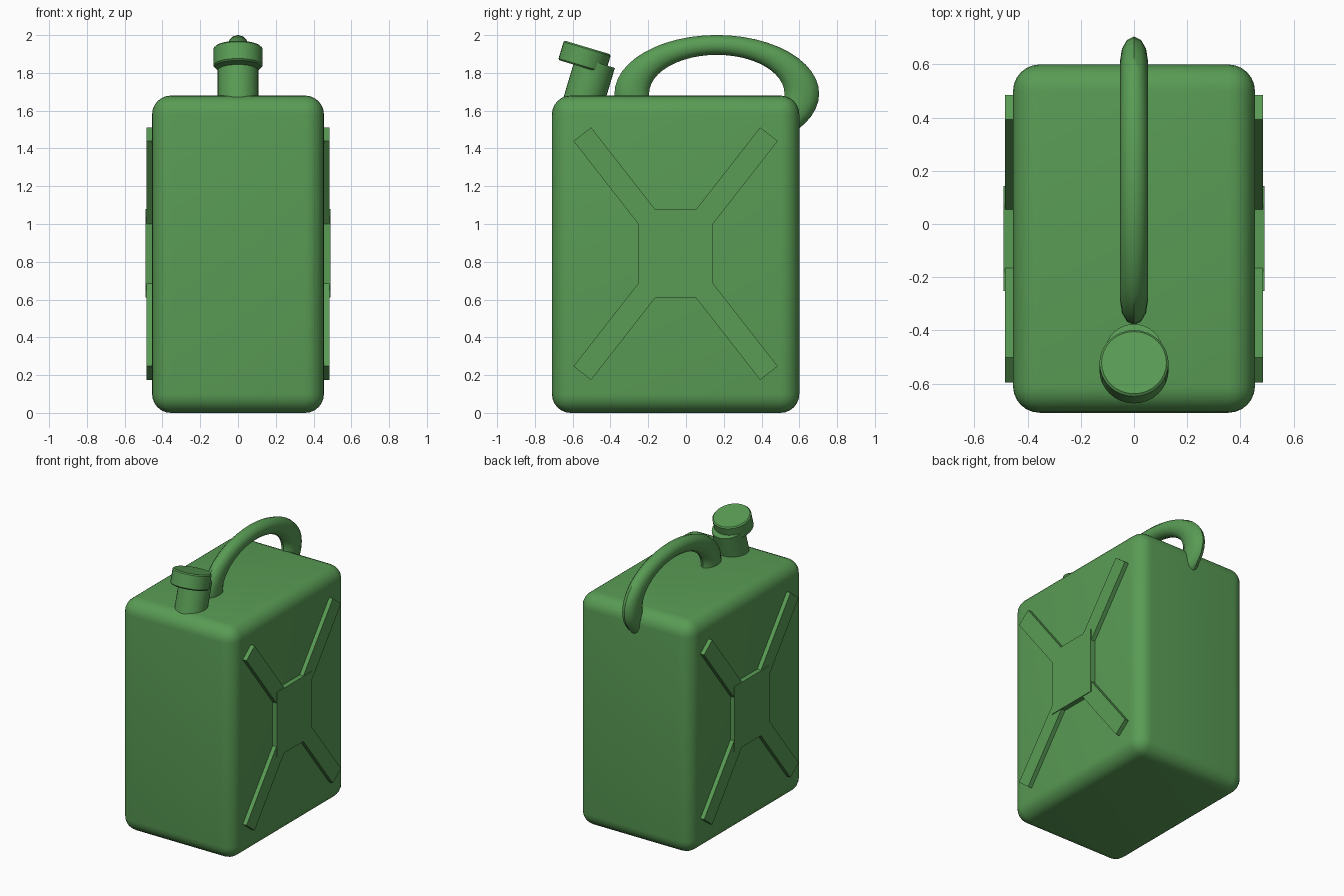
import bpy, math
from mathutils import Matrix, Vector

if "Cube" in bpy.data.objects:
    bpy.data.objects.remove(bpy.data.objects["Cube"])

green = bpy.data.materials.new("green_paint")
green.diffuse_color = (0.1, 0.33, 0.09, 1)
green.use_nodes = True
green.node_tree.nodes["Principled BSDF"].inputs["Base Color"].default_value = green.diffuse_color


def finish(name, matrix, bevel=0.0, segments=1):
    """Name the active object, bake its transform, bevel and shade it."""
    ob = bpy.context.object
    ob.name = name
    ob.data.transform(matrix)
    ob.data.materials.append(green)
    if bevel:
        mod = ob.modifiers.new("bevel", 'BEVEL')
        mod.width, mod.segments = bevel, segments
        mod.limit_method = 'ANGLE'
        bpy.ops.object.modifier_apply(modifier=mod.name)
    bpy.ops.object.shade_smooth_by_angle(angle=math.radians(40))
    return ob


def box(name, centre, size, tilt=0.0, bevel=0.0, segments=1):
    bpy.ops.mesh.primitive_cube_add(size=1)
    m = Matrix.Translation(centre) @ Matrix.Rotation(tilt, 4, 'X') @ Matrix.Diagonal((*size, 1))
    return finish(name, m, bevel, segments)


def tilted_cylinder(name, centre, radius, depth, bevel=0.0):
    bpy.ops.mesh.primitive_cylinder_add(vertices=32, radius=radius, depth=depth)
    m = Matrix.Translation(centre) @ Matrix.Rotation(-0.29, 4, 'X')
    return finish(name, m, bevel)


# Rounded can body
box("can_body", (0, -0.055, 0.84), (0.91, 1.31, 1.68), bevel=0.1, segments=6)

# Raised cross and centre plate on both sides
for side, label in ((1, "right"), (-1, "left")):
    for i, tilt in enumerate((52, -52)):
        box(f"{label}_rib_{i + 1}", (side * 0.455, -0.055, 0.843), (0.06, 1.605, 0.118), math.radians(tilt))
    box(f"{label}_centre_plate", (side * 0.455, -0.055, 0.845), (0.07, 0.395, 0.47))

# Stretched ring handle, sunk into the top and back
bpy.ops.mesh.primitive_torus_add(major_radius=0.258, minor_radius=0.0525,
                                 major_segments=48, minor_segments=12)
upright = Matrix(((0, 0, 1, 0), (1, 0, 0, 0), (0, 1, 0, 0), (0, 0, 0, 1)))
finish("handle", Matrix.Translation((0, 0.163, 1.69)) @ Matrix.Diagonal((1, 1.745, 1, 1)) @ upright)

# Leaning spout with its offset cap
axis = Vector((0, math.sin(0.29), math.cos(0.29)))
neck_top = Vector((0, -0.48, 1.857))
tilted_cylinder("spout_neck", neck_top - axis * 0.13, 0.108, 0.26)
tilted_cylinder("spout_cap", (0, -0.537, 1.883), 0.13, 0.108, bevel=0.008)
